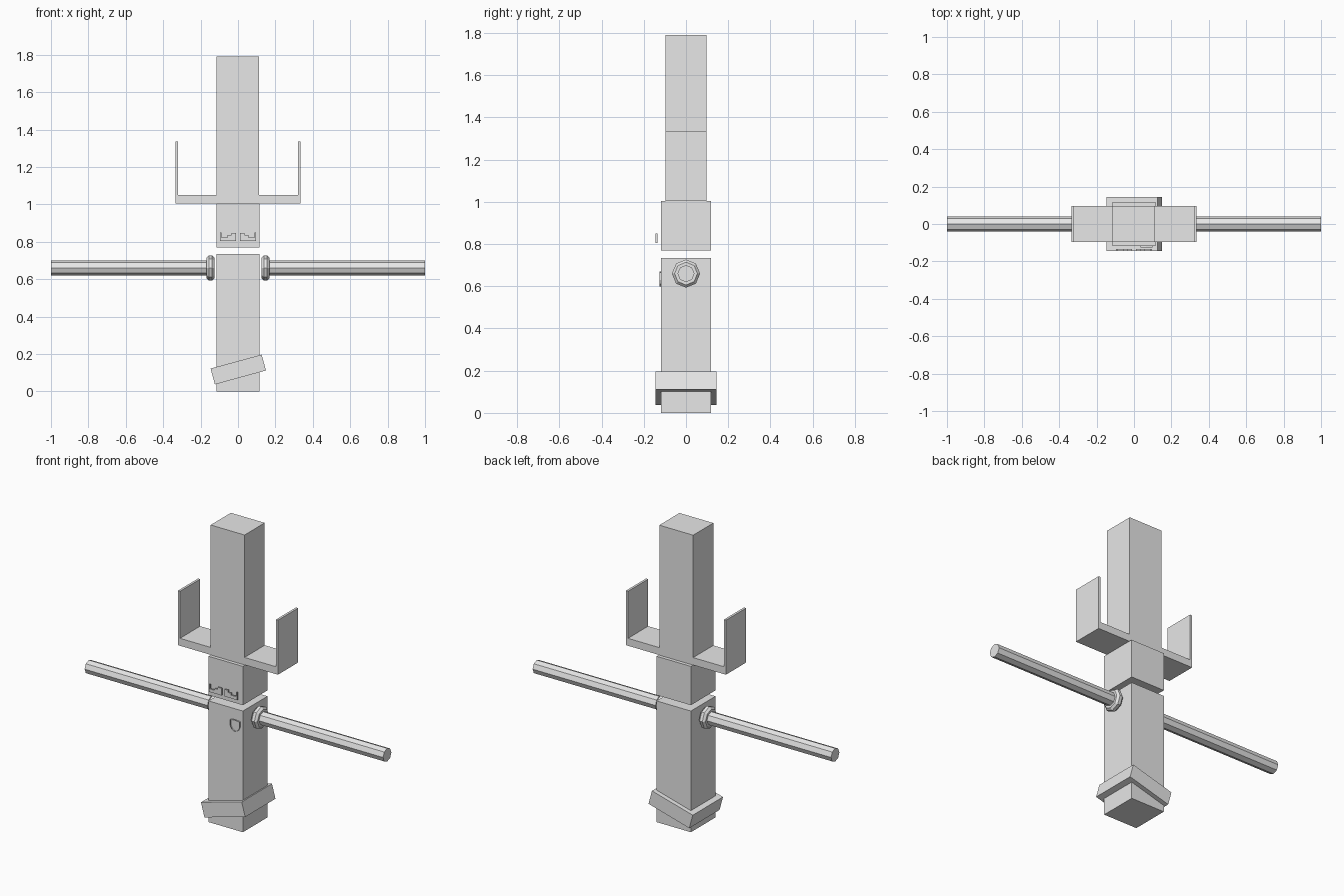
import bpy, bmesh, math
from mathutils import Matrix

if "Cube" in bpy.data.objects:
    bpy.data.objects.remove(bpy.data.objects["Cube"])

grey = bpy.data.materials.new("light_grey")
grey.diffuse_color = (0.8, 0.8, 0.8, 1)
grey.use_nodes = True
grey.node_tree.nodes["Principled BSDF"].inputs["Base Color"].default_value = grey.diffuse_color


def finish(name, bm):
    bmesh.ops.recalc_face_normals(bm, faces=bm.faces)
    mesh = bpy.data.meshes.new(name)
    bm.to_mesh(mesh)
    bm.free()
    mesh.materials.append(grey)
    ob = bpy.data.objects.new(name, mesh)
    bpy.context.collection.objects.link(ob)
    return ob


def box(name, center, size, tilt=0):
    bm = bmesh.new()
    m = (Matrix.Translation(center) @ Matrix.Rotation(tilt, 4, 'Y')
         @ Matrix.Diagonal((*size, 1)))
    bmesh.ops.create_cube(bm, size=1, matrix=m)
    return finish(name, bm)


def plate(name, outline, y0, y1, caps=True):
    """Extrude an x/z outline from y0 to y1, optionally leaving both ends open."""
    bm = bmesh.new()
    a = [bm.verts.new((x, y0, z)) for x, z in outline]
    b = [bm.verts.new((x, y1, z)) for x, z in outline]
    n = len(outline)
    for i in range(n):
        j = (i + 1) % n
        bm.faces.new((a[i], a[j], b[j], b[i]))
    if caps:
        bm.faces.new(a)
        bm.faces.new(b[::-1])
    return finish(name, bm)


def collar(name, cx, cz, major, minor, sides=8, rings=8):
    """Faceted ring around the x axis."""
    bm = bmesh.new()
    grid = []
    for i in range(sides):
        t = math.tau * i / sides
        row = []
        for k in range(rings):
            p = math.tau * (k + 0.5) / rings
            r = major + minor * math.cos(p)
            row.append(bm.verts.new((cx + minor * math.sin(p),
                                     r * math.cos(t), cz + r * math.sin(t))))
        grid.append(row)
    for i in range(sides):
        for k in range(rings):
            i2, k2 = (i + 1) % sides, (k + 1) % rings
            bm.faces.new((grid[i][k], grid[i2][k], grid[i2][k2], grid[i][k2]))
    return finish(name, bm)


# Main column: two body blocks with a gap, and the tall upper block
box("lower_body", (0, 0, 0.367), (0.23, 0.235, 0.734))
box("upper_body", (0, 0, 0.887), (0.23, 0.235, 0.235))
box("tall_block", (-0.002, 0, 1.398), (0.227, 0.193, 0.787))

# U-shaped bracket with thin upright walls
plate("bracket", [(-0.335, 1.005), (0.335, 1.005), (0.335, 1.335), (0.321, 1.335),
                  (0.321, 1.05), (-0.321, 1.05), (-0.321, 1.335), (-0.335, 1.335)],
      -0.0965, 0.0965)

# Tilted belt near the foot
box("belt", (0.0015, 0, 0.117), (0.283, 0.29, 0.088), math.radians(-15.3))

# Side rods with faceted collars
for side, sign in (("left", -1), ("right", 1)):
    bm = bmesh.new()
    m = (Matrix.Translation((sign * 0.57, 0, 0.66)) @ Matrix.Rotation(math.pi / 2, 4, 'Y'))
    bmesh.ops.create_cone(bm, cap_ends=True, segments=8, radius1=0.04,
                          radius2=0.04, depth=0.86, matrix=m)
    finish(side + "_rod", bm)
    collar(side + "_collar", sign * 0.147, 0.66, 0.045, 0.0235)

# Stepped badge pieces floating in front of the upper body
step = [(-0.095, 0.85), (-0.095, 0.805), (-0.01, 0.805), (-0.01, 0.848), (-0.035, 0.848),
        (-0.035, 0.835), (-0.055, 0.835), (-0.055, 0.824), (-0.088, 0.824), (-0.088, 0.85)]
plate("badge_left", step, -0.144, -0.135)
plate("badge_right", [(-x, z) for x, z in step], -0.144, -0.135)

# Open shield rim on the lower body
plate("shield_rim", [(0.035, 0.665), (0.065, 0.67), (0.098, 0.665), (0.098, 0.63),
                     (0.088, 0.61), (0.066, 0.6), (0.045, 0.61), (0.035, 0.63)],
      -0.126, -0.117, caps=False)
